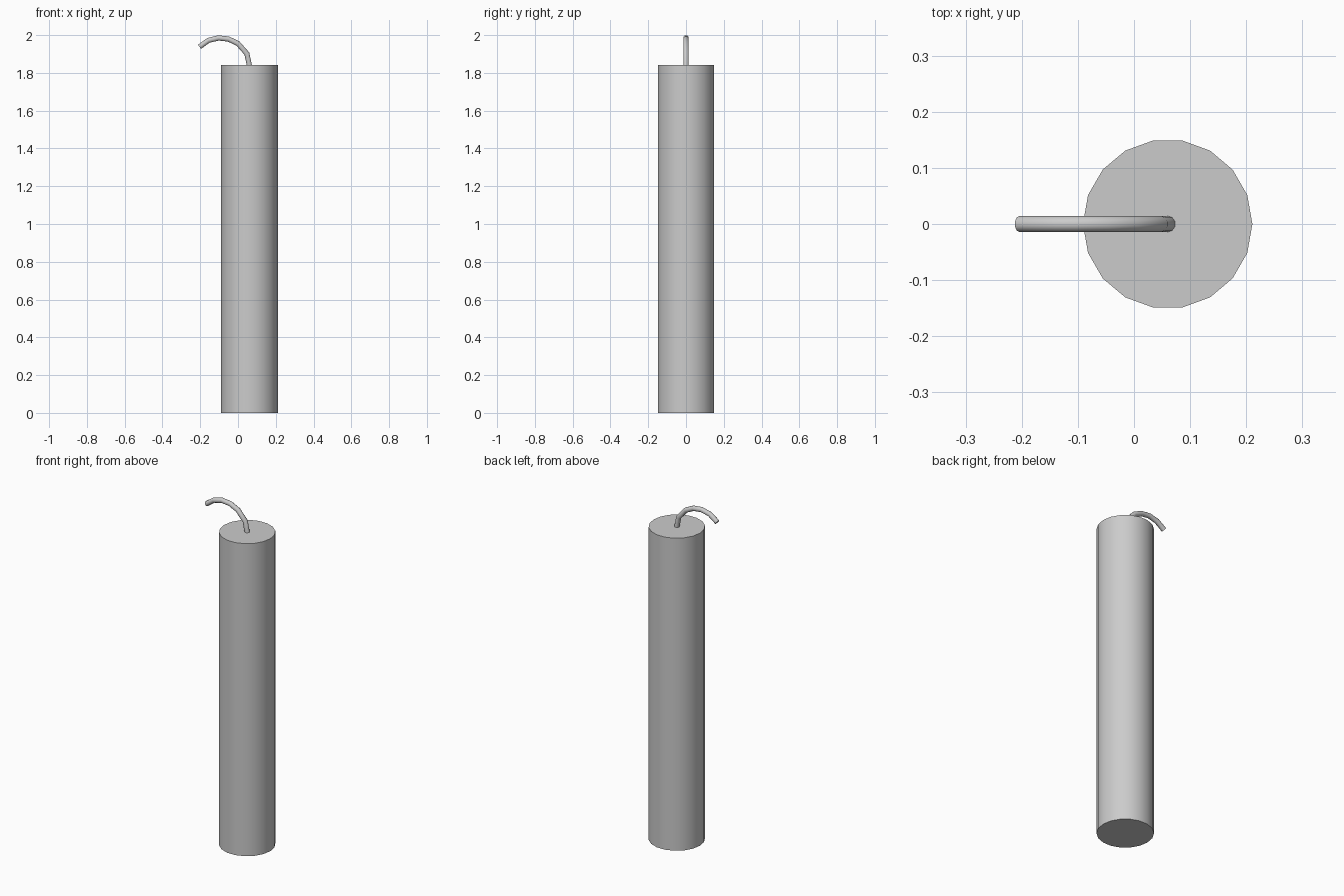
import bpy
import math

if "Cube" in bpy.data.objects:
    bpy.data.objects.remove(bpy.data.objects["Cube"])


def smooth(obj, angle):
    bpy.ops.object.select_all(action='DESELECT')
    obj.select_set(True)
    bpy.context.view_layer.objects.active = obj
    bpy.ops.object.shade_smooth_by_angle(angle=math.radians(angle))


# Body: 18-sided stick with a corner pointing along +x
HEIGHT = 1.843
bpy.ops.mesh.primitive_cylinder_add(vertices=18, radius=0.151, depth=HEIGHT,
                                    location=(0.06, 0, HEIGHT / 2),
                                    rotation=(0, 0, math.pi / 2))
body = bpy.context.object
body.name = "stick_body"
smooth(body, 40)

# Fuse: thin tube swept along a bent path in the xz plane
path = [(0.062, 1.83), (0.047, 1.902), (0.0, 1.955), (-0.05, 1.979),
        (-0.103, 1.985), (-0.157, 1.972), (-0.204, 1.938)]
curve = bpy.data.curves.new("fuse", 'CURVE')
curve.dimensions = '3D'
curve.bevel_depth = 0.0145
curve.bevel_resolution = 3
curve.use_fill_caps = True
spline = curve.splines.new('POLY')
spline.points.add(len(path) - 1)
for point, (x, z) in zip(spline.points, path):
    point.co = (x, 0, z, 1)
fuse = bpy.data.objects.new("fuse", curve)
bpy.context.collection.objects.link(fuse)
bpy.ops.object.select_all(action='DESELECT')
fuse.select_set(True)
bpy.context.view_layer.objects.active = fuse
bpy.ops.object.convert(target='MESH')
smooth(bpy.context.object, 50)
